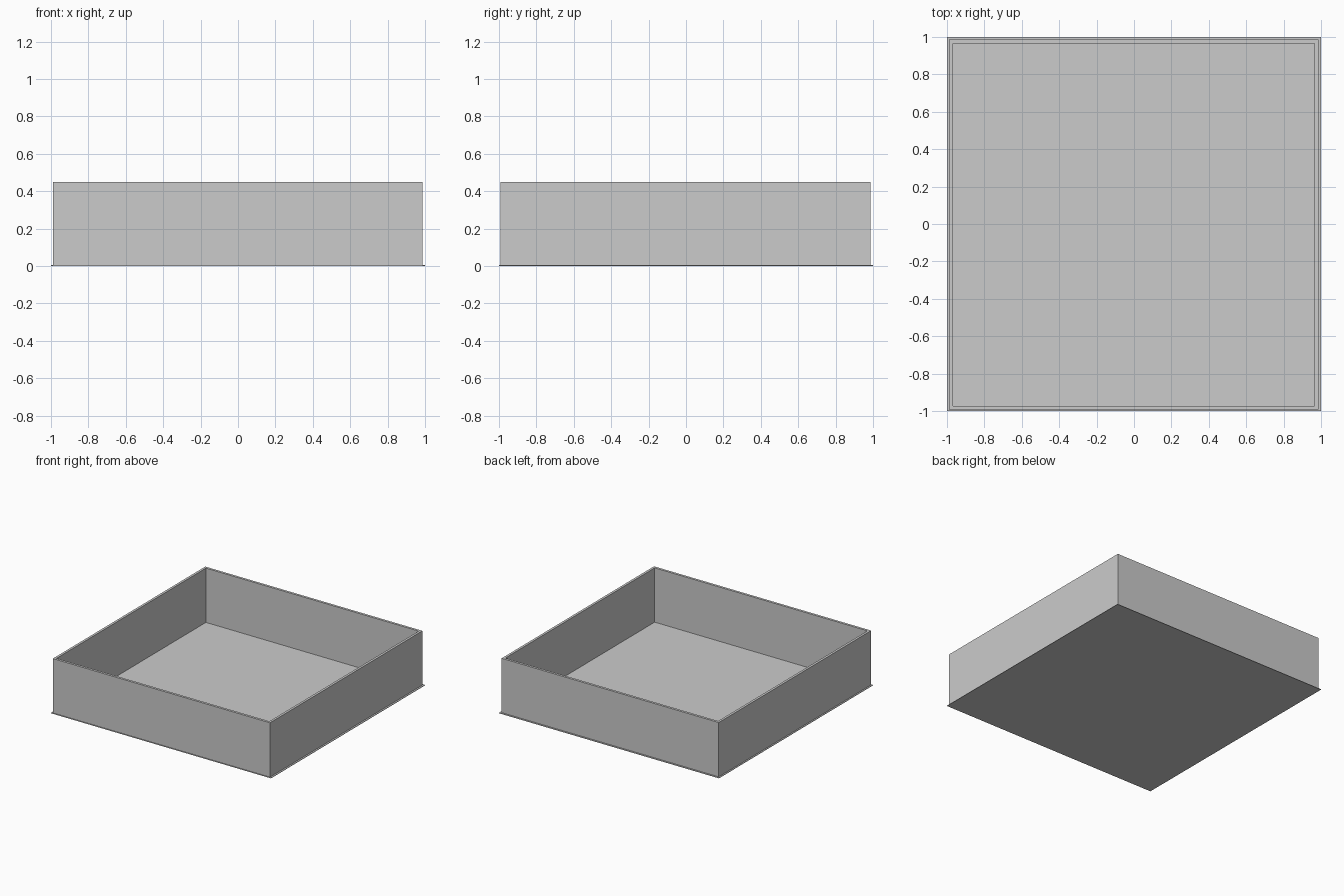
import bpy

if "Cube" in bpy.data.objects:
    bpy.data.objects.remove(bpy.data.objects["Cube"])


def box(name, x0, x1, y0, y1, z0, z1):
    """Axis-aligned box between the given limits."""
    bpy.ops.mesh.primitive_cube_add(size=1, location=((x0 + x1) / 2, (y0 + y1) / 2, (z0 + z1) / 2))
    ob = bpy.context.object
    ob.name = name
    ob.scale = (x1 - x0, y1 - y0, z1 - z0)
    bpy.ops.object.transform_apply(location=False, rotation=False, scale=True)
    return ob


HEIGHT = 0.45
FLOOR = 0.004
X0, X1 = -0.988, 0.986      # outer wall faces
Y0, Y1 = -0.993, 0.986
T = 0.02                    # wall thickness

# Thin base sheet, slightly wider than the walls
box("base_sheet", -1, 1, -1, 1, 0, FLOOR)

# Open-topped wall frame: outline extruded from a ring of quads
outer = [(X0, Y0), (X1, Y0), (X1, Y1), (X0, Y1)]
inner = [(X0 + T, Y0 + T), (X1 - T, Y0 + T), (X1 - T, Y1 - T), (X0 + T, Y1 - T)]
verts = [(x, y, z) for z in (FLOOR, HEIGHT) for ring in (outer, inner) for x, y in ring]
faces = []
for i in range(4):
    j = (i + 1) % 4
    faces += [
        (i, j, 8 + j, 8 + i),               # outside
        (4 + j, 4 + i, 12 + i, 12 + j),     # inside
        (8 + i, 8 + j, 12 + j, 12 + i),     # rim
        (j, i, 4 + i, 4 + j),               # underside
    ]
mesh = bpy.data.meshes.new("tray_walls")
mesh.from_pydata(verts, [], faces)
mesh.update()
bpy.context.collection.objects.link(bpy.data.objects.new("tray_walls", mesh))
